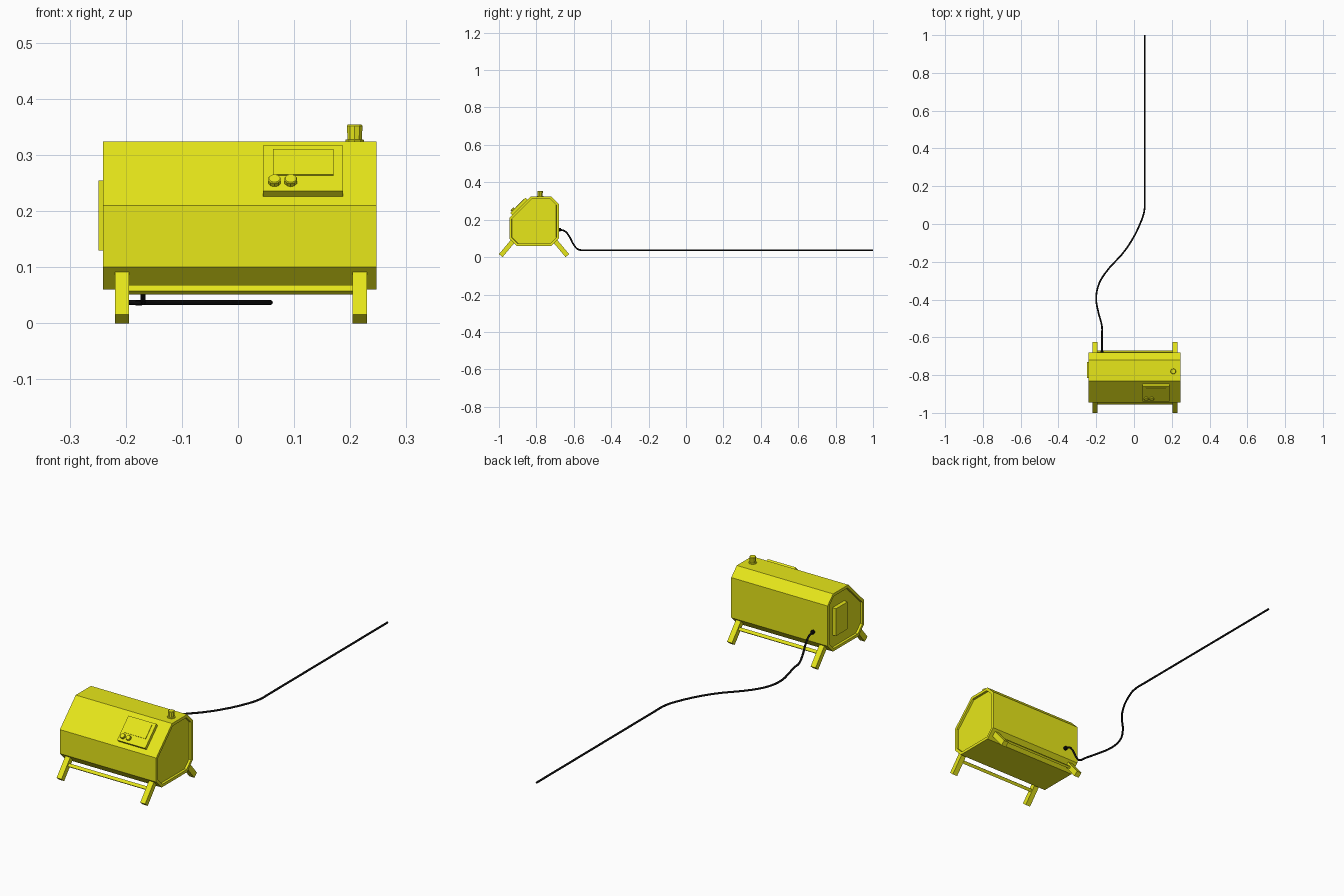
import bpy, bmesh, math
from mathutils import Matrix, Vector

if "Cube" in bpy.data.objects:
    bpy.data.objects.remove(bpy.data.objects["Cube"])

YC = -0.8125            # centre line of the heater body
XL, XR = -0.241, 0.247  # body ends


def material(name, rgb):
    m = bpy.data.materials.new(name)
    m.diffuse_color = (*rgb, 1)
    m.use_nodes = True
    m.node_tree.nodes["Principled BSDF"].inputs["Base Color"].default_value = m.diffuse_color
    return m


YELLOW = material("yellow_paint", (0.8, 0.8, 0.01))
BLACK = material("black_rubber", (0.005, 0.005, 0.005))


def add(name, bm, mat=YELLOW):
    bmesh.ops.recalc_face_normals(bm, faces=bm.faces)
    me = bpy.data.meshes.new(name)
    bm.to_mesh(me)
    bm.free()
    me.materials.append(mat)
    ob = bpy.data.objects.new(name, me)
    bpy.context.collection.objects.link(ob)
    return ob


def box(name, centre, size, tilt=0):
    """Box with its size along x, y, z, tilted about the x axis."""
    bm = bmesh.new()
    m = Matrix.Translation(centre) @ Matrix.Rotation(tilt, 4, 'X') @ Matrix.Diagonal((*size, 1))
    bmesh.ops.create_cube(bm, size=1, matrix=m)
    return add(name, bm)


def lathe(name, base, profile, sides, tilt=0, mat=YELLOW):
    """Turned solid from (radius, height) steps, tilted about the x axis."""
    bm = bmesh.new()
    m = Matrix.Translation(base) @ Matrix.Rotation(tilt, 4, 'X')
    rings = [[bm.verts.new(m @ Vector((r * math.cos(a), r * math.sin(a), h)))
              for a in (2 * math.pi * (i + .5) / sides for i in range(sides))]
             for r, h in profile]
    for a, b in zip(rings, rings[1:]):
        for i in range(sides):
            j = (i + 1) % sides
            bm.faces.new((a[i], a[j], b[j], b[i]))
    bm.faces.new(rings[0])
    bm.faces.new(rings[-1])
    return add(name, bm, mat)


# Body: chamfered profile extruded along x, with recessed end panels
profile = [(-0.945, 0.10), (-0.945, 0.21), (-0.83, 0.324), (-0.72, 0.324),
           (-0.68, 0.284), (-0.68, 0.10), (-0.72, 0.06), (-0.905, 0.06)]
bm = bmesh.new()
left = bm.faces.new([bm.verts.new((XL, y, z)) for y, z in profile])
ext = bmesh.ops.extrude_face_region(bm, geom=[left], use_keep_orig=True)
bmesh.ops.translate(bm, vec=(XR - XL, 0, 0),
                    verts=[v for v in ext["geom"] if isinstance(v, bmesh.types.BMVert)])
bmesh.ops.recalc_face_normals(bm, faces=bm.faces)
ends = [f for f in bm.faces if abs(f.normal.x) > 0.9]
bmesh.ops.inset_individual(bm, faces=ends, thickness=0.014)
bmesh.ops.inset_individual(bm, faces=ends, thickness=0.001, depth=-0.01)
add("heater_body", bm)

# Side cover on the left end
box("side_cover", (-0.239, -0.772, 0.192), (0.02, 0.085, 0.125))

# Splayed legs and the rails between them, front and back
TILT = math.radians(50)
for side, label in ((-1, "front"), (1, "back")):
    foot = Vector((0, YC + side * 0.178, 0.008))
    along = Vector((0, -side * math.cos(TILT), math.sin(TILT)))
    lean = side * (math.pi / 2 - TILT)
    for x, hand in ((-0.2065, "left"), (0.217, "right")):
        c = foot + along * 0.06
        box(f"{label}_{hand}_leg", (x, c.y, c.z), (0.025, 0.025, 0.12), lean)
    c = foot + along * 0.068
    box(f"{label}_rail", (0.005, c.y, c.z), (0.42, 0.010, 0.014), lean)

# Control panel, screen and knobs on the sloping front
S = math.radians(45)
out = Vector((0, -math.sin(S), math.cos(S)))
up = Vector((0, math.cos(S), math.sin(S)))
origin = Vector((0, -0.929, 0.226))      # lower edge of the panel on the slope


def on_slope(x, u, h):
    p = origin + up * u + out * h
    return (x, p.y, p.z)


box("control_panel", on_slope(0.116, 0.0573, 0.006), (0.142, 0.1146, 0.016), S)
box("panel_plate", on_slope(0.1165, 0.0715, 0.0145), (0.108, 0.064, 0.004), S)
for i, x in enumerate((0.065, 0.094)):
    lathe(f"knob_{i + 1}", on_slope(x, 0.022, 0.013),
          [(0.0115, 0), (0.0115, 0.009), (0.010, 0.011)], 10, S)

# Filler cap on top
lathe("filler_cap", (0.208, -0.78, 0.32),
      [(0.0175, 0), (0.0175, 0.007), (0.0135, 0.008), (0.0145, 0.032), (0.013, 0.034)], 10)

# Cable socket and power cable
lathe("cable_socket", (-0.169, -0.683, 0.147), [(0.009, 0), (0.009, 0.012), (0.006, 0.015)],
      10, -math.pi / 2, BLACK)
path = [(-0.169, -0.68, 0.147), (-0.169, -0.65, 0.14), (-0.169, -0.626, 0.114),
        (-0.169, -0.60, 0.066), (-0.169, -0.578, 0.042), (-0.17, -0.54, 0.037),
        (-0.188, -0.47, 0.037), (-0.20, -0.40, 0.037), (-0.19, -0.33, 0.037),
        (-0.156, -0.265, 0.037), (-0.04, -0.13, 0.037), (0.04, 0.02, 0.037),
        (0.056, 0.08, 0.037), (0.057, 0.14, 0.037), (0.057, 1.0, 0.037)]
cu = bpy.data.curves.new("power_cable", 'CURVE')
cu.dimensions = '3D'
cu.bevel_depth = 0.0045
cu.bevel_resolution = 2
cu.use_fill_caps = True
cu.resolution_u = 4
sp = cu.splines.new('BEZIER')
sp.bezier_points.add(len(path) - 1)
for p, co in zip(sp.bezier_points, path):
    p.co = co
    p.handle_left_type = p.handle_right_type = 'AUTO'
sp.bezier_points[-2].handle_right_type = 'VECTOR'
sp.bezier_points[-1].handle_left_type = 'VECTOR'
cu.materials.append(BLACK)
bpy.context.collection.objects.link(bpy.data.objects.new("power_cable", cu))
